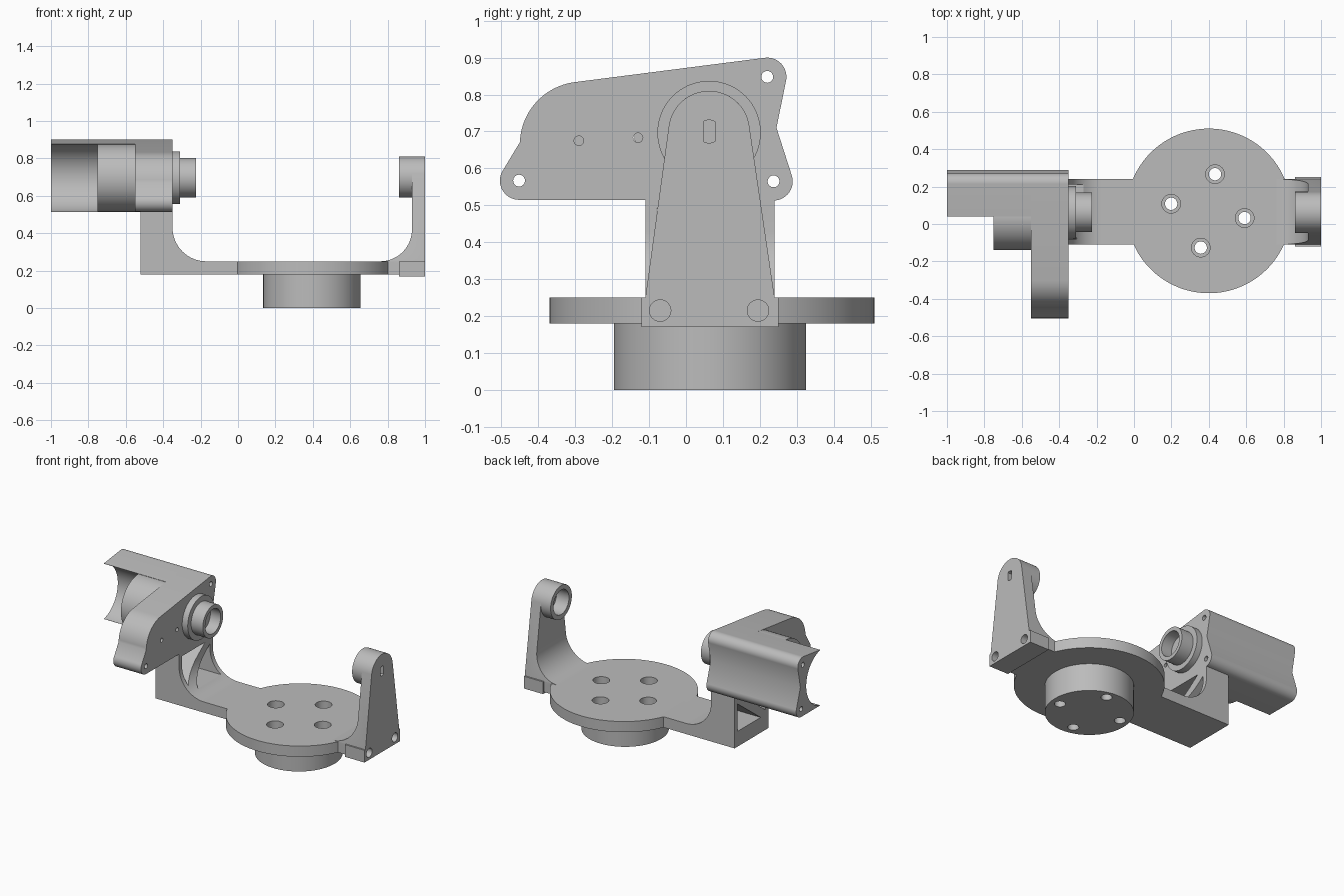
import bpy, bmesh
from math import cos, sin, radians

cube = bpy.data.objects.get("Cube")
if cube:
    bpy.data.objects.remove(cube, do_unlink=True)

grey = bpy.data.materials.new("light_grey")
grey.use_nodes = True
colour = (0.5, 0.5, 0.5, 1)
grey.diffuse_color = colour
grey.node_tree.nodes["Principled BSDF"].inputs["Base Color"].default_value = colour


def arc(cx, cy, r, start, end, n=16):
    angles = [radians(start + (end - start) * i / n) for i in range(n + 1)]
    return [(cx + r * cos(a), cy + r * sin(a)) for a in angles]


def prism(name, points, axis, low, high):
    """Extrude a flat outline along one axis."""
    place = {"x": lambda p: (low, p[0], p[1]),
             "y": lambda p: (p[0], low, p[1]),
             "z": lambda p: (p[0], p[1], low)}[axis]
    bm = bmesh.new()
    face = bm.faces.new([bm.verts.new(place(p)) for p in points])
    grown = bmesh.ops.extrude_face_region(bm, geom=[face])["geom"]
    step = [high - low if a == axis else 0 for a in "xyz"]
    bmesh.ops.translate(bm, vec=step,
                        verts=[g for g in grown if isinstance(g, bmesh.types.BMVert)])
    bmesh.ops.recalc_face_normals(bm, faces=bm.faces)
    mesh = bpy.data.meshes.new(name)
    bm.to_mesh(mesh)
    bm.free()
    mesh.materials.append(grey)
    obj = bpy.data.objects.new(name, mesh)
    bpy.context.collection.objects.link(obj)
    return obj


def cylinder(name, cx, cy, r, axis, low, high, n=72):
    return prism(name, arc(cx, cy, r, 0, 360, n)[:-1], axis, low, high)


def rect(a, b, c, d):
    return [(a, b), (c, b), (c, d), (a, d)]


def combine(targets, tool, operation="DIFFERENCE"):
    """Apply a boolean to every target, then drop the tool."""
    for target in targets:
        mod = target.modifiers.new("cut", "BOOLEAN")
        mod.operation, mod.solver, mod.object = operation, "EXACT", tool
        bpy.context.view_layer.objects.active = target
        bpy.ops.object.modifier_apply(modifier=mod.name)
    bpy.data.objects.remove(tool, do_unlink=True)


AXIS_Y, AXIS_Z = 0.0625, 0.70
DISC_X, DISC_Y = 0.40, 0.07

# Turntable disc and hub with four counterbored holes
disc = cylinder("turntable_disc", DISC_X, DISC_Y, 0.44, "z", 0.18, 0.25, 128)
hub = cylinder("turntable_hub", DISC_X - 0.005, 0.065, 0.26, "z", 0, 0.18, 96)
for k in range(4):
    a = radians(-11 + 90 * k)
    hx, hy = DISC_X - 0.005 + 0.2 * cos(a), DISC_Y + 0.2 * sin(a)
    combine([disc, hub], cylinder("hole", hx, hy, 0.033, "z", -0.1, 0.4, 24))
    combine([disc], cylinder("counterbore", hx, hy, 0.05, "z", 0.2, 0.4, 32))

# Motor-side arm: bar, fillet and upright, with a braced window
outline = [(-0.52, 0.18), (0.03, 0.18), (0.03, 0.25)]
outline += arc(-0.17, 0.43, 0.18, 270, 180) + [(-0.35, 0.52), (-0.52, 0.52)]
motor_arm = prism("motor_arm", outline, "y", -0.11, 0.24)
combine([motor_arm], prism("window", [(-0.08, 0.31), (0.16, 0.49), (-0.08, 0.49)],
                           "x", -0.6, -0.1))
combine([motor_arm], prism("window", [(-0.03, 0.28), (0.21, 0.28), (0.21, 0.46)],
                           "x", -0.6, -0.1))

# Bearing arm: filleted side outline trimmed to a tapered, round-topped shape
outline = [(0.76, 0.18), (1, 0.18), (1, 0.85), (0.93, 0.85)]
outline += arc(0.76, 0.42, 0.17, 0, -90)
bearing_arm = prism("bearing_arm", outline, "y", -0.2, 0.35)
taper = [(-0.11, 0.1), (0.24, 0.1), (0.24, 0.25)]
taper += arc(AXIS_Y, AXIS_Z, 0.11, 8, 172, 32) + [(-0.11, 0.25)]
combine([bearing_arm], prism("taper", taper, "x", 0.6, 1.2), "INTERSECT")
foot = prism("bearing_arm_foot", rect(-0.12, 0.17, 0.25, 0.25), "x", 0.86, 1.0)
boss = cylinder("bearing_boss", AXIS_Y, AXIS_Z, 0.11, "x", 0.86, 0.99)
combine([bearing_arm, boss],
        cylinder("recess", AXIS_Y, AXIS_Z, 0.08, "x", 0.8, 0.95))
slot = [p for p in arc(AXIS_Y, AXIS_Z, 0.031, 0, 360, 48)[:-1]]
slot = [(max(AXIS_Y - 0.018, min(AXIS_Y + 0.018, y)), z)
        for y, z in slot if abs(z - AXIS_Z) > 0.025]
combine([bearing_arm, boss], prism("slot", slot, "x", 0.8, 1.1))
for y in (-0.07, 0.195):
    combine([bearing_arm, foot], cylinder("bolt_hole", y, 0.215, 0.029, "x", 0.94, 1.1, 32))

# Gear housing: lobed plate, and a half shell reaching back along the motor
lobes = [(-0.452, 0.567), (0.237, 0.565), (0.22, 0.848)]
outline = arc(*lobes[0], 0.052, 143, 270) + arc(*lobes[1], 0.052, 270, 375)
outline += [(0.245, 0.71)] + arc(*lobes[2], 0.052, -10, 97)
outline += arc(-0.28, 0.665, 0.17, 98, 178)
housing = prism("gear_housing", outline, "x", -0.55, -0.35)
shell = prism("motor_shell", outline, "x", -1.0, -0.55)
combine([shell], prism("trim", rect(-0.7, 0.3, 0.04, 1.1), "x", -1.2, -0.3))
combine([shell], cylinder("bore", 0.0, 0.695, 0.185, "x", -1.2, -0.3, 96))
for y, z in lobes:
    combine([housing, shell], cylinder("screw_hole", y, z, 0.016, "x", -1.2, -0.2, 24))
combine([housing], cylinder("pin_hole", -0.13, 0.683, 0.013, "x", -0.7, -0.2, 24))
combine([housing], cylinder("pin_hole", -0.29, 0.675, 0.013, "x", -0.45, -0.2, 24))

# Motor body behind the housing
cylinder("motor", 0.04, 0.695, 0.18, "x", -0.75, -0.54)

# Output shaft collar and hollow sleeve
cylinder("shaft_collar", AXIS_Y, AXIS_Z - 0.003, 0.14, "x", -0.36, -0.31)
sleeve = cylinder("shaft_sleeve", AXIS_Y, AXIS_Z - 0.003, 0.105, "x", -0.32, -0.225)
combine([sleeve], cylinder("recess", AXIS_Y, AXIS_Z - 0.003, 0.08, "x", -0.3, -0.1))

# Smooth the round surfaces, keep the edges crisp
for obj in bpy.context.collection.objects:
    if obj.type == "MESH" and obj.data.materials and obj.data.materials[0] == grey:
        bpy.ops.object.select_all(action="DESELECT")
        obj.select_set(True)
        bpy.context.view_layer.objects.active = obj
        bpy.ops.object.shade_smooth_by_angle(angle=radians(30))
